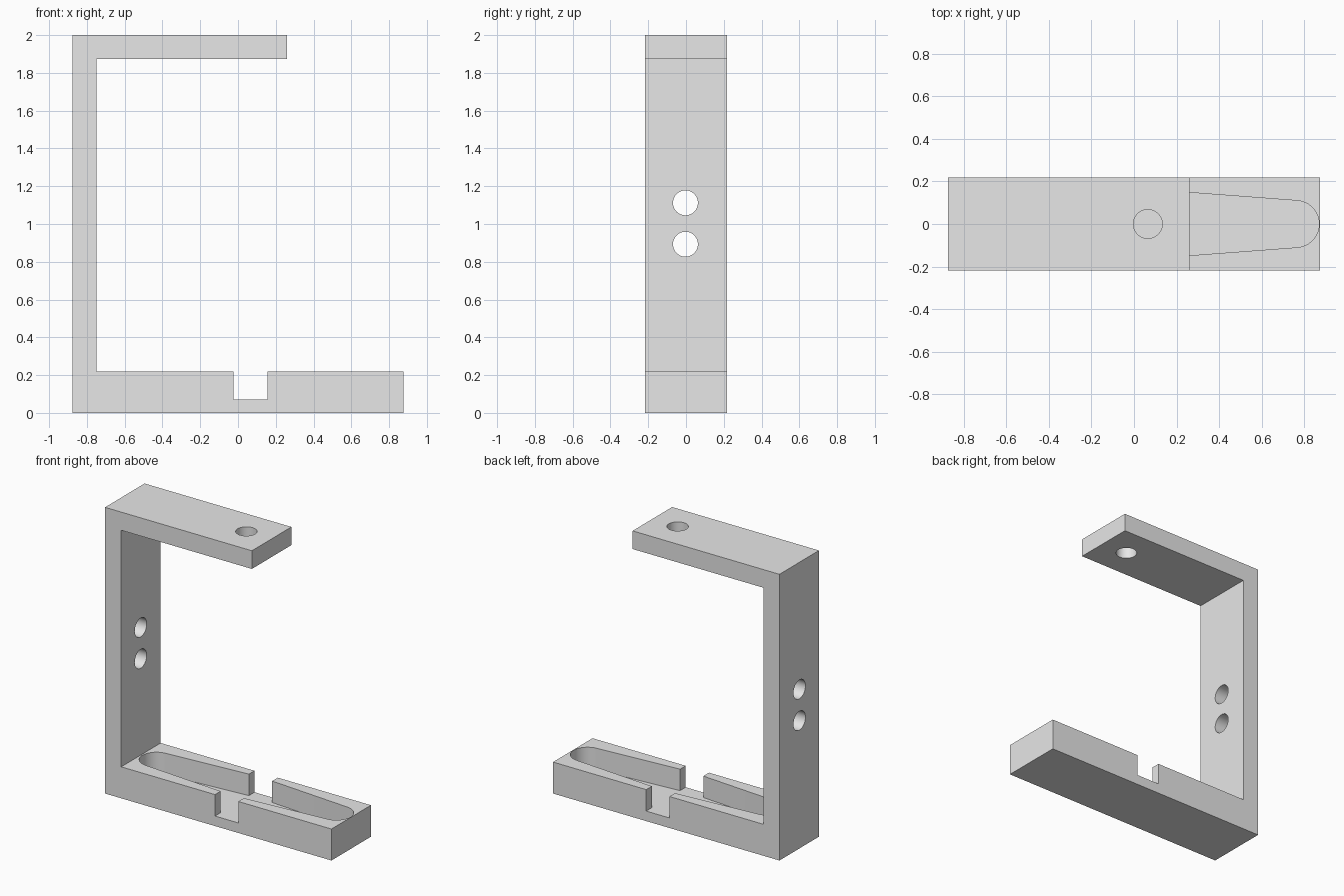
import bpy, bmesh, math
from mathutils import Vector

if "Cube" in bpy.data.objects:
    bpy.data.objects.remove(bpy.data.objects["Cube"])

HALF_W = 0.218      # half width of the frame
MID_X = 0.065       # shared axis of the slot, pocket and top hole
FLOOR_Z = 0.07      # floor of slot and pocket

grey = bpy.data.materials.new("light grey")
grey.diffuse_color = (0.8, 0.8, 0.8, 1)
grey.use_nodes = True
grey.node_tree.nodes["Principled BSDF"].inputs["Base Color"].default_value = grey.diffuse_color


def prism(name, outline, sweep):
    """Closed solid made by sweeping a flat outline along a vector."""
    bm = bmesh.new()
    face = bm.faces.new([bm.verts.new(p) for p in outline])
    swept = bmesh.ops.extrude_face_region(bm, geom=[face])["geom"]
    verts = [g for g in swept if isinstance(g, bmesh.types.BMVert)]
    bmesh.ops.translate(bm, verts=verts, vec=Vector(sweep))
    bmesh.ops.recalc_face_normals(bm, faces=bm.faces)
    mesh = bpy.data.meshes.new(name)
    bm.to_mesh(mesh)
    bm.free()
    mesh.materials.append(grey)
    obj = bpy.data.objects.new(name, mesh)
    bpy.context.collection.objects.link(obj)
    return obj


def circle(cx, cy, r, start=0, end=2 * math.pi, n=48, closed=True):
    steps = n if closed else n - 1
    return [(cx + r * math.cos(start + (end - start) * i / steps),
             cy + r * math.sin(start + (end - start) * i / steps))
            for i in range(n)]


# C-shaped frame with the cross slot in its thick lower arm
slot_l, slot_r = MID_X - 0.09, MID_X + 0.09
profile = [(-0.875, 0), (0.875, 0), (0.875, 0.22), (slot_r, 0.22),
           (slot_r, FLOOR_Z), (slot_l, FLOOR_Z), (slot_l, 0.22),
           (-0.75, 0.22), (-0.75, 1.873), (0.26, 1.873), (0.26, 2), (-0.875, 2)]
frame = prism("clamp_frame", [(x, -HALF_W, z) for x, z in profile],
              (0, 2 * HALF_W, 0))

# Pocket: widest at the slot, tapering to round ends
tilt = math.radians(4.3)
a = math.pi / 2 - tilt
right = circle(0.695, 0, 0.11, -a, a, 25, closed=False)
half_mid = right[-1][1] + right[-1][0] * math.tan(tilt)
outline = ([(0, -half_mid)] + right + [(0, half_mid)]
           + [(-x, y) for x, y in reversed(right)])
cutters = [prism("pocket_cutter",
                 [(x + MID_X, y, FLOOR_Z) for x, y in outline], (0, 0, 0.3))]

# Screw hole in the upper arm
cutters.append(prism("top_hole_cutter",
                     [(x, y, 1.7) for x, y in circle(MID_X, 0, 0.068)],
                     (0, 0, 0.5)))

# Two mounting holes through the upright
for z in (0.893, 1.112):
    cutters.append(prism("wall_hole_cutter",
                         [(-1, y, h) for y, h in circle(-0.003, z, 0.066)],
                         (0.4, 0, 0)))

bpy.context.view_layer.objects.active = frame
frame.select_set(True)
for cutter in cutters:
    mod = frame.modifiers.new(cutter.name, "BOOLEAN")
    mod.operation = "DIFFERENCE"
    mod.solver = "EXACT"
    mod.object = cutter
    bpy.ops.object.modifier_apply(modifier=mod.name)
    bpy.data.objects.remove(cutter)

bpy.ops.object.shade_smooth_by_angle(angle=math.radians(30))
